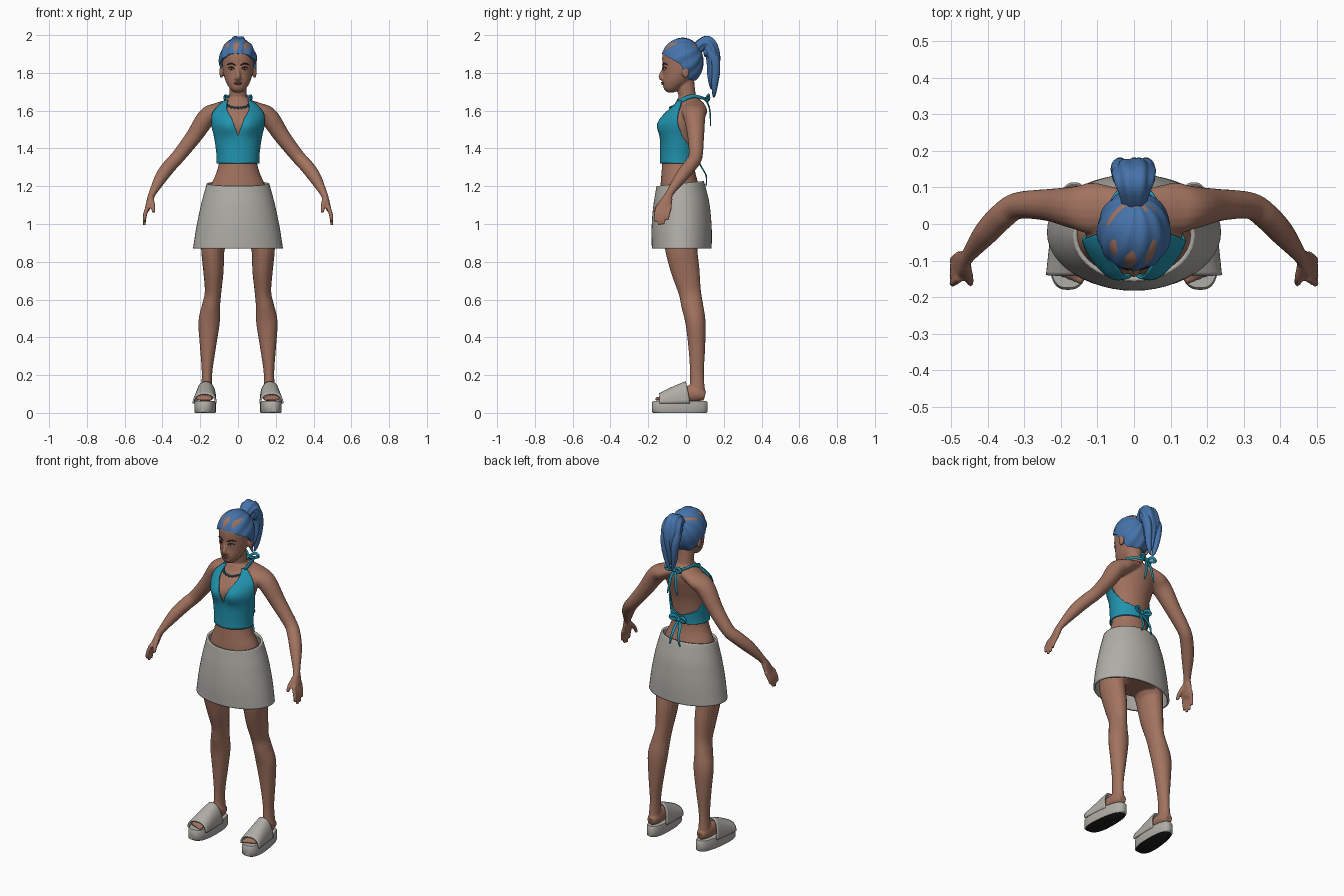
import bpy, bmesh
from math import sin, cos, tau, pi, radians, degrees, exp, asin
from mathutils import Vector, Matrix

if "Cube" in bpy.data.objects:
    bpy.data.objects.remove(bpy.data.objects["Cube"])

X, Y, Z = Vector((1, 0, 0)), Vector((0, 1, 0)), Vector((0, 0, 1))
SIDES = (1, -1)


def material(name, *rgb):
    m = bpy.data.materials.new(name)
    m.use_nodes = True
    m.diffuse_color = (*rgb, 1)
    m.node_tree.nodes["Principled BSDF"].inputs["Base Color"].default_value = (*rgb, 1)
    return m


skin = material("brown skin", .36, .17, .115)
blue = material("blue hair", .06, .17, .4)
teal = material("teal cloth", .015, .29, .42)
pale = material("pale grey cloth", .43, .42, .385)
black = material("black rubber", .012, .012, .014)
white = material("eye white", .6, .57, .53)
dark = material("dark brown", .035, .02, .018)
rose = material("lip rose", .25, .09, .075)
bead = material("deep teal beads", .01, .09, .14)


def curve(rows, t):
    """Smooth interpolation through equally spaced rows."""
    s = t * (len(rows) - 1)
    i = min(int(s), len(rows) - 2)
    f = s - i
    near = [rows[max(0, min(len(rows) - 1, i + k))] for k in (-1, 0, 1, 2)]
    return [.5 * (2 * b + (c - a) * f + (2 * a - 5 * b + 4 * c - d) * f * f
                  + (3 * b - a - 3 * c + d) * f ** 3) for a, b, c, d in zip(*near)]


def lookup(table, key):
    """Linear interpolation in a table sorted by its first column."""
    for lo, hi in zip(table, table[1:]):
        if key <= hi[0]:
            f = max(0, (key - lo[0]) / (hi[0] - lo[0]))
            return [a + (b - a) * f for a, b in zip(lo, hi)]
    return list(table[-1])


def grid(bm, point, nu, nv, caps=False, closed=True):
    n = nv if closed else nv + 1
    rings = [[bm.verts.new(point(i / nu, j / nv)) for j in range(n)] for i in range(nu + 1)]
    for lo, hi in zip(rings, rings[1:]):
        for j in range(nv):
            k = (j + 1) % n
            bm.faces.new((lo[j], lo[k], hi[k], hi[j]))
    if caps:
        bm.faces.new(rings[0][::-1])
        bm.faces.new(rings[-1])


def tube(bm, pts, hint=X, nv=16, ridge=0, side=1):
    """Tube through (x, y, z, radius along hint, other radius)."""
    def spine(u):
        x, y, z = curve(pts, min(1, max(0, u)))[:3]
        return Vector((x * side, y, z))

    def point(u, v):
        ra, rb = curve(pts, u)[3:]
        t = (spine(u + .01) - spine(u - .01)).normalized()
        a = (hint - t * hint.dot(t)).normalized()
        w = v * tau
        fold = 1 + ridge * cos(7 * w + 5 * u)
        return spine(u) + (a * cos(w) * ra + t.cross(a) * sin(w) * rb) * fold
    grid(bm, point, 5 * (len(pts) - 1), nv, caps=True)


def ball(bm, centre, radii):
    bmesh.ops.create_uvsphere(bm, u_segments=16, v_segments=10, radius=1,
                              matrix=Matrix.Translation(centre) @ Matrix.Diagonal((*radii, 1)))


def finish(bm, name, *mats, solid=0):
    bmesh.ops.recalc_face_normals(bm, faces=bm.faces)
    me = bpy.data.meshes.new(name)
    bm.to_mesh(me)
    bm.free()
    me.shade_smooth()
    me.set_sharp_from_angle(angle=radians(50))
    for m in mats:
        me.materials.append(m)
    ob = bpy.data.objects.new(name, me)
    bpy.context.scene.collection.objects.link(ob)
    if solid:
        mod = ob.modifiers.new("thickness", "SOLIDIFY")
        mod.thickness, mod.offset = solid, 0
    return ob


def dense(rows):
    return [curve(rows, k / 60) for k in range(61)]


# Horizontal sections: height, half width, front y, back y
torso = dense([(.9, .13, -.09, .09), (.98, .175, -.14, .11), (1.08, .17, -.14, .1),
               (1.2, .145, -.135, .07), (1.27, .115, -.13, .05), (1.34, .1, -.125, .045),
               (1.45, .112, -.125, .055), (1.53, .13, -.13, .075), (1.59, .13, -.1, .09),
               (1.635, .095, -.06, .09), (1.665, .06, -.045, .07)])
head = dense([(1.697, .022, -.1, -.06), (1.715, .042, -.117, -.03), (1.75, .063, -.124, .02),
              (1.79, .076, -.122, .05), (1.84, .083, -.125, .07), (1.9, .085, -.124, .08),
              (1.95, .07, -.1, .06), (1.975, .03, -.06, .02)])
skirt = dense([(.87, .232, -.175, .13), (.98, .215, -.176, .13), (1.09, .192, -.168, .12),
               (1.17, .17, -.156, .1), (1.205, .16, -.15, .088)])


def surface(rows, z, angle, off=0):
    """Point on a sectioned form; angle zero is the front."""
    _, rx, front, back = lookup(rows, z)
    x = (rx + off) * sin(angle)
    y = (front + back) / 2 - ((back - front) / 2 + off) * cos(angle)
    if rows is torso and cos(angle) > 0:
        y -= .018 * exp(-((abs(x) - .06) / .045) ** 2 - ((z - 1.52) / .05) ** 2)
    return Vector((x, y, z))


def face(x, z, off=0):
    return surface(head, z, asin(x / lookup(head, z)[1]), off)


def form(bm, rows, caps):
    lo, hi = rows[0][0], rows[-1][0]
    grid(bm, lambda u, v: surface(rows, lo + (hi - lo) * u, v * tau), 50, 48, caps)


# Body: overlapping forms fused into one smooth skin
bm = bmesh.new()
form(bm, torso, True)
form(bm, head, True)
tube(bm, [(0, .035, 1.6, .055, .05), (0, .01, 1.66, .048, .046), (0, -.005, 1.76, .046, .048)])
tube(bm, [(0, -.112, 1.84, .008, .008), (0, -.122, 1.81, .009, .011),
          (0, -.133, 1.778, .014, .013), (0, -.12, 1.763, .01, .008)])
arm = [(.03, .045, 1.635, .05, .03), (.11, .043, 1.6, .07, .042), (.165, .045, 1.565, .058, .05),
       (.235, .052, 1.462, .044, .043), (.317, .05, 1.357, .037, .037), (.36, .022, 1.31, .037, .037),
       (.405, -.025, 1.25, .034, .034), (.452, -.085, 1.165, .021, .02), (.465, -.1, 1.13, .03, .017),
       (.478, -.116, 1.085, .036, .014), (.482, -.12, 1.07, .03, .01)]
leg = [(.09, -.015, 1, .08, .1), (.115, -.02, .94, .078, .095), (.133, -.025, .87, .063, .086),
       (.13, -.003, .75, .054, .076), (.132, .02, .64, .044, .06), (.142, .033, .57, .048, .058),
       (.153, .05, .48, .057, .054), (.159, .057, .35, .043, .045), (.164, .058, .21, .028, .037),
       (.166, .06, .1, .032, .042)]
foot = [(.165, .1, .09, .025, .025), (.165, .06, .1, .036, .042), (.168, 0, .1, .036, .043),
        (.172, -.06, .09, .042, .03), (.176, -.11, .08, .046, .02), (.179, -.14, .075, .04, .012)]
for s in SIDES:
    tube(bm, arm, Y, side=s)
    tube(bm, leg, X, side=s)
    tube(bm, foot, X, side=s)
    for k in range(4):
        y, tip = -.147 + .021 * k, (1.012, .992, .997, 1.02)[k]
        tube(bm, [(.476, y, 1.095, .012, .012), (.492, y - .012, 1.05, .011, .011),
                  (.497, y - .016, tip, .008, .008)], Y, 10, side=s)
    tube(bm, [(.46, -.11, 1.135, .015, .015), (.45, -.148, 1.095, .012, .012),
              (.447, -.164, 1.06, .009, .009)], Y, 10, side=s)
    for k in range(5):
        ball(bm, (s * (.146 + .016 * k), -.148 + .006 * k, .074), (.011 - .001 * k, .018, .011))
    ball(bm, (s * .088, -.002, 1.805), (.011, .02, .034))
    ball(bm, (s * .013, -.121, 1.77), (.009, .01, .008))
body = finish(bm, "body", skin)
fuse = body.modifiers.new("fuse", "REMESH")
fuse.mode, fuse.voxel_size, fuse.use_smooth_shade = "VOXEL", .0055, True
relax = body.modifiers.new("relax", "SMOOTH")
relax.factor, relax.iterations = .5, 4

# Face details
eyes, irises, brows, lips = (bmesh.new() for _ in range(4))
for s in SIDES:
    ball(eyes, face(s * .034, 1.822, -.003), (.015, .007, .007))
    ball(irises, face(s * .033, 1.822, .002), (.006, .004, .006))
    tube(irises, [(*face(x, z, .002), .003, .003) for x, z in
                  ((.019, 1.823), (.034, 1.831), (.05, 1.825))], Z, 8, side=s)
    tube(brows, [(*face(x, z, .001), r, .003) for x, z, r in
                 ((.014, 1.84, .003), (.035, 1.85, .004), (.057, 1.843, .002))], Z, 8, side=s)
for z, r in ((1.749, .004), (1.741, .005)):
    tube(lips, [(*face(x, z + (.745 + 1 - z) * abs(x) / .022, .001 if x else .004), r if x == 0 else .002, .004)
                for x in (-.022, 0, .022)], Z, 10)
finish(eyes, "eyes", white)
finish(irises, "irises", dark)
finish(brows, "eyebrows", dark)
finish(lips, "lips", rose)

# Swept-back hair with ridges running to the ponytail root
hairline = [(0, 124), (50, 117), (92, 98), (142, 101), (180, 87)]
root, lift = Vector((0, .8, .6)), Vector((0, -.6, .8))


def hair(u, v):
    w = v * tau - pi
    polar = radians(lookup(hairline, abs(degrees(w)))[1]) * min(1, .02 + u / .94)
    d = root * cos(polar) + (lift * cos(w) + X * sin(w)) * sin(polar)
    size = (1 + .022 * sin(polar) * cos(11 * w + 2.5 * polar)) * (.86 if u > .99 else 1)
    return Vector((d.x * .1, d.y * .112 - .02, d.z * .126 + 1.86)) + (size - 1) * d * .11


bm = bmesh.new()
grid(bm, hair, 34, 132)
finish(bm, "hair", blue)
bm = bmesh.new()
tail = [(0, .05, 1.92, .03, .03), (0, .085, 1.95, .04, .033), (0, .115, 1.953, .053, .042),
        (0, .14, 1.91, .058, .038), (0, .145, 1.85, .05, .034), (0, .14, 1.79, .04, .027),
        (0, .137, 1.74, .024, .016), (0, .135, 1.715, .006, .006)]
tube(bm, tail, X, 56, ridge=.07)
for shift in (-.035, 0, .03):
    tube(bm, [(x + shift * ra / .05, y + .012, z - .01 - abs(shift), ra * .4, rb * .7)
              for x, y, z, ra, rb in tail[1:]], X, 14)
finish(bm, "ponytail", blue)

# Halter top with a plunging neck and a low back
edge = [(0, 1.465), (14, 1.56), (40, 1.655), (58, 1.655), (80, 1.54), (100, 1.46), (130, 1.4), (180, 1.365)]


def halter(u, v):
    w = v * tau - pi
    top = lookup(edge, abs(degrees(w)))[1]
    return surface(torso, 1.32 + (top - 1.32) * u, w, .009)


bm = bmesh.new()
grid(bm, halter, 24, 144)
finish(bm, "halter_top", teal, solid=.008)

# Neck straps and the two bows at the back
bm = bmesh.new()
for s in SIDES:
    start = surface(torso, 1.648, radians(49), .008)
    tube(bm, [(*start, .014, .006), (.069, .03, 1.676, .01, .006), (.045, .085, 1.668, .008, .006),
              (0, .102, 1.66, .007, .006)], Z, 10, side=s)
    for y, z, out in ((.104, 1.66, .025), (.062, 1.345, .045)):
        tube(bm, [(0, y, z, .006, .005), (.03, y + .015, z + .022, .009, .006),
                  (.052, y + .018, z + .008, .009, .006), (.03, y + .014, z - .004, .008, .005),
                  (0, y, z, .006, .005)], Z, 10, side=s)
        tube(bm, [(0, y, z, .006, .005), (.016, y + .018, z - .04, .009, .004),
                  (.022, y + out, z - .09, .008, .004), (.034, y + out, z - .14, .004, .003)], X, 10, side=s)
for y, z in ((.108, 1.66), (.066, 1.345)):
    ball(bm, (0, y, z), (.014, .012, .013))
finish(bm, "straps_and_bows", teal)

# Beaded necklace
bm = bmesh.new()
for k in range(-5, 6):
    ball(bm, surface(torso, 1.615 + .0011 * k * k, radians(9 * k), .005), (.007, .007, .007))
tube(bm, [(*surface(torso, 1.615 + .0011 * k * k, radians(9 * k), .003), .002, .002)
          for k in range(-5, 6)], Z, 8)
finish(bm, "necklace", bead)

# Skirt, a little higher behind
bm = bmesh.new()
form(bm, skirt, False)
for v in bm.verts:
    v.co.z += max(0, v.co.z - 1.05) * (v.co.y + .1) * .7
finish(bm, "skirt", pale, solid=.012)

# Platform sandals
layers = [(0, .95), (.006, 1), (.03, 1), (.055, 1), (.064, .96)]


def signed(c, p):
    return abs(c) ** p * (1 if c > 0 else -1)


for s, label in ((1, "left"), (-1, "right")):
    def sole(u, v):
        z, scale = layers[round(u * 4)]
        y = -.033 - .147 * signed(cos(v * tau), .8) * scale
        half = (.053 - .055 * y) * signed(sin(v * tau), .75) * scale
        return Vector((s * (.17 - .06 * y + half), y, z))

    def band(u, v):
        y = -.14 + .14 * u + .02 * (1 - sin(pi * v)) * u
        height = .05 + .075 * u - .012 * u * u
        across = (.059 - .009 * u) * signed(cos(pi * v), .85)
        return Vector((s * (.17 - .05 * y + across), y, .05 + height * sin(pi * v) ** .8))

    bm = bmesh.new()
    grid(bm, sole, 4, 56, caps=True)
    for f in bm.faces:
        f.material_index = int(f.calc_center_median().z < .002)
    finish(bm, label + "_sandal_sole", pale, black)
    bm = bmesh.new()
    grid(bm, band, 14, 28, closed=False)
    finish(bm, label + "_sandal_strap", pale, solid=.009)
